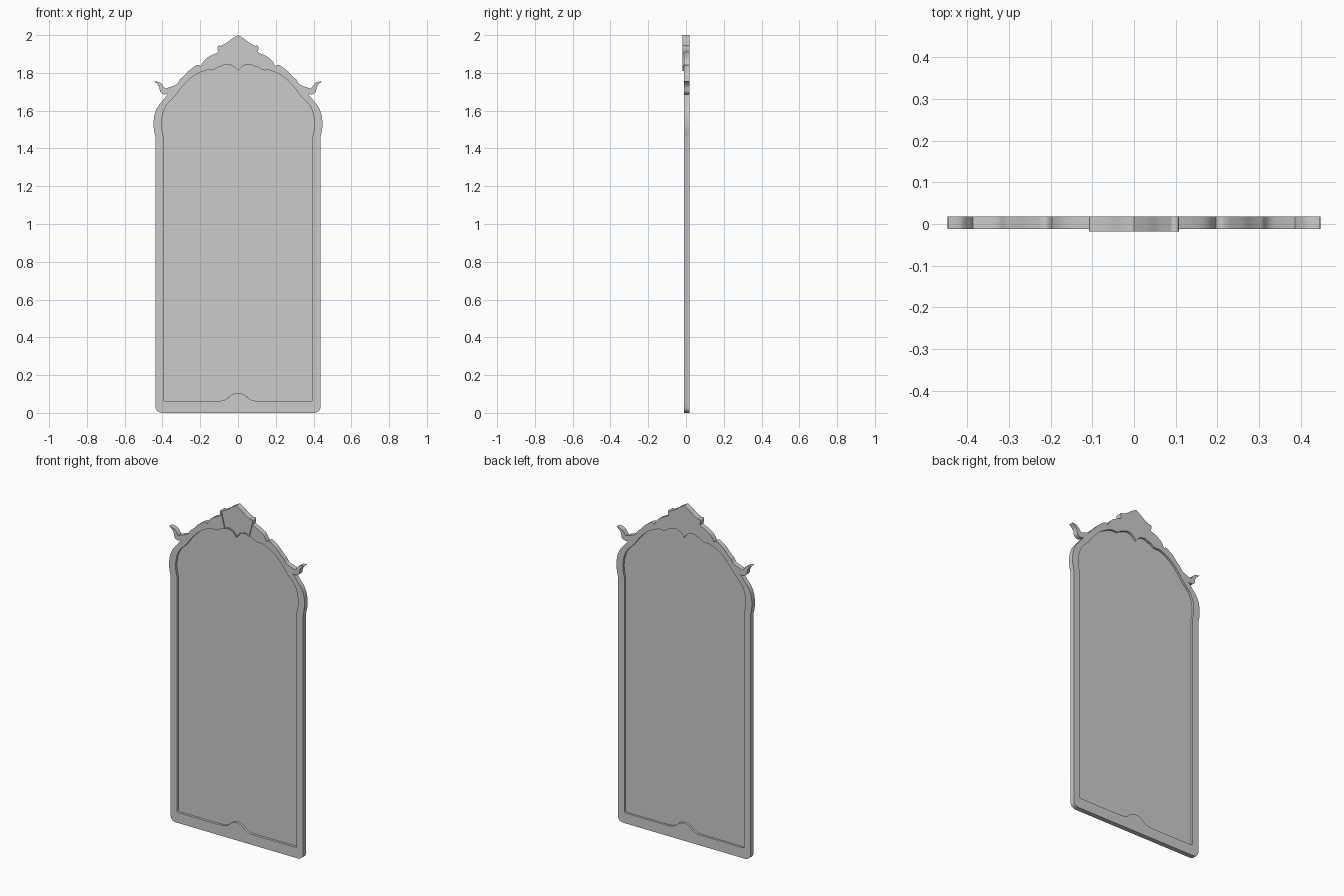
import bpy
from math import pi


def smooth(pts, n=5):
    """Catmull-Rom through the points, with free ends."""
    if len(pts) < 3:
        return list(pts)
    p = [pts[0]] + list(pts) + [pts[-1]]
    out = []
    for i in range(1, len(p) - 2):
        a, b, c, d = p[i - 1:i + 3]
        for k in range(n):
            t = k / n
            out.append(tuple(0.5 * (2 * b[j] + (c[j] - a[j]) * t
                       + (2 * a[j] - 5 * b[j] + 4 * c[j] - d[j]) * t * t
                       + (3 * b[j] - a[j] - 3 * c[j] + d[j]) * t ** 3) for j in (0, 1)))
    return out + [pts[-1]]


def outline(*runs):
    """Join smoothed runs of a right half, then mirror it to a closed loop."""
    half = []
    for r in runs:
        for q in smooth(r):
            if not half or abs(q[0] - half[-1][0]) + abs(q[1] - half[-1][1]) > 1e-5:
                half.append(q)
    return half + [(-x, z) for x, z in reversed(half) if x > 1e-5]


def plate(name, loops, y0, y1):
    """Flat plate in the xz plane between y0 and y1; later loops are holes."""
    cu = bpy.data.curves.new(name, 'CURVE')
    cu.dimensions = '2D'
    cu.fill_mode = 'BOTH'
    cu.extrude = (y1 - y0) / 2
    for loop in loops:
        s = cu.splines.new('POLY')
        s.points.add(len(loop) - 1)
        for pt, (x, z) in zip(s.points, loop):
            pt.co = (x, z, 0, 1)
        s.use_cyclic_u = True
    ob = bpy.data.objects.new(name, cu)
    bpy.context.collection.objects.link(ob)
    ob.rotation_euler = (pi / 2, 0, 0)
    ob.location.y = (y0 + y1) / 2
    bpy.ops.object.select_all(action='DESELECT')
    ob.select_set(True)
    bpy.context.view_layer.objects.active = ob
    bpy.ops.object.convert(target='MESH')
    bpy.ops.object.transform_apply(location=True, rotation=True, scale=True)
    bpy.ops.object.shade_smooth_by_angle(angle=0.5)
    return ob


# Crest runs shared by the frame silhouette and the raised rim
crest_top = [(0.09, 1.943), (0.06, 1.96), (0.03, 1.982), (0, 2.0)]
crest_side = [(0.103, 1.91), (0.108, 1.93), (0.104, 1.943), (0.09, 1.943)]
scallop = [(0.085, 1.836), (0.065, 1.845), (0.04, 1.842), (0.018, 1.83), (0, 1.81)]

outer = outline(
    [(0, 0), (0.403, 0)],
    [(0.403, 0), (0.42, 0.005), (0.433, 0.017), (0.438, 0.036)],
    [(0.438, 0.036), (0.438, 1.465)],
    [(0.438, 1.465), (0.445, 1.5), (0.447, 1.54), (0.44, 1.585), (0.424, 1.622),
     (0.4, 1.652), (0.37, 1.69)],
    # Side leaf
    [(0.37, 1.69), (0.39, 1.686), (0.411, 1.698), (0.417, 1.725), (0.428, 1.741),
     (0.446, 1.756)],
    [(0.446, 1.756), (0.415, 1.75), (0.398, 1.733), (0.386, 1.716)],
    [(0.386, 1.716), (0.355, 1.727), (0.325, 1.741), (0.308, 1.765)],
    [(0.308, 1.765), (0.285, 1.785), (0.26, 1.812), (0.225, 1.838)],
    [(0.225, 1.838), (0.21, 1.843), (0.197, 1.835)],
    [(0.197, 1.835), (0.178, 1.867), (0.15, 1.888), (0.103, 1.91)],
    crest_side, crest_top)

opening = outline(
    [(0, 0.105), (0.03, 0.098), (0.055, 0.078), (0.08, 0.066), (0.12, 0.062)],
    [(0.12, 0.062), (0.385, 0.062)],
    [(0.385, 0.062), (0.392, 0.064), (0.395, 0.072)],
    [(0.395, 0.072), (0.395, 1.465)],
    [(0.395, 1.465), (0.402, 1.5), (0.404, 1.54), (0.396, 1.59), (0.374, 1.635),
     (0.335, 1.675), (0.295, 1.727), (0.25, 1.772), (0.205, 1.8), (0.165, 1.815)],
    [(0.165, 1.815), (0.13, 1.815), (0.105, 1.83), (0.085, 1.836)],
    scallop)

rim_outer = outline(crest_top[::-1], crest_side[::-1],
                    [(0.103, 1.91), (0.085, 1.836)], scallop)
rim_inner = [(x * 0.91, 1.905 + (z - 1.905) * 0.91) for x, z in rim_outer]

# Frame, recessed mirror panel, raised crest rim
plate("frame", [outer, opening], -0.0115, 0.0175)
plate("mirror_panel", [[(x * 1.003, z) for x, z in opening]], 0.003, 0.005)
plate("crest_rim", [rim_outer, rim_inner], -0.0175, -0.011)
